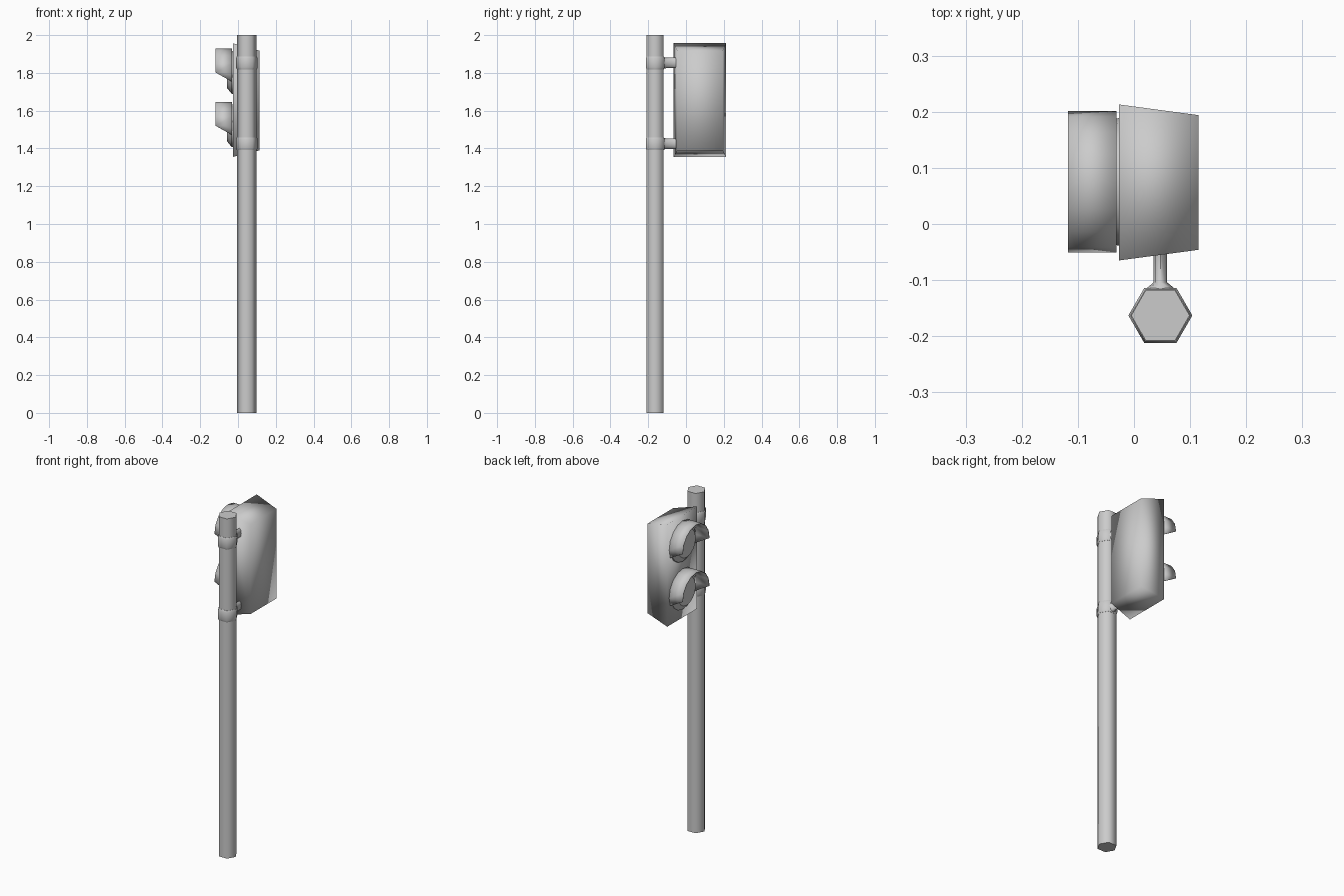
import bpy, bmesh, math
from mathutils import Vector

if "Cube" in bpy.data.objects:
    bpy.data.objects.remove(bpy.data.objects["Cube"])

PX, PY = 0.047, -0.163      # pole axis
LY = 0.075                  # lamp centre in y


def make(name, verts, faces, angle=65):
    me = bpy.data.meshes.new(name)
    me.from_pydata(verts, [], faces)
    bm = bmesh.new()
    bm.from_mesh(me)
    bmesh.ops.recalc_face_normals(bm, faces=bm.faces)
    bm.to_mesh(me)
    bm.free()
    ob = bpy.data.objects.new(name, me)
    bpy.context.collection.objects.link(ob)
    bpy.ops.object.select_all(action='DESELECT')
    ob.select_set(True)
    bpy.context.view_layer.objects.active = ob
    bpy.ops.object.shade_smooth_by_angle(angle=math.radians(angle))
    return ob


def loft(name, rings, angle=65):
    """Skin equal-length rings and cap both ends."""
    n = len(rings[0])
    verts = [v for r in rings for v in r]
    faces = [(k*n + i, k*n + (i+1) % n, (k+1)*n + (i+1) % n, (k+1)*n + i)
             for k in range(len(rings) - 1) for i in range(n)]
    faces += [tuple(range(n)), tuple(range(len(verts) - n, len(verts)))]
    return make(name, verts, faces, angle)


def hexagon(r, z):
    return [(PX + r*math.cos(i*math.pi/3), PY + r*math.sin(i*math.pi/3), z) for i in range(6)]


def rect(x, y0, y1, z0, z1):
    return [(x, y0, z0), (x, y1, z0), (x, y1, z1), (x, y0, z1)]


def disc(x, r, zc, n=16):
    return [(x, LY + r*math.cos(i*math.tau/n), zc + r*math.sin(i*math.tau/n)) for i in range(n)]


def arm_ring(y, rx, rz, zc):
    return [(PX + rx*math.cos(i*math.tau/8), y, zc + rz*math.sin(i*math.tau/8)) for i in range(8)]


# Hexagonal pole
loft("pole", [hexagon(0.052, 0), hexagon(0.052, 2)])

# Signal housing, tapering to the back
loft("housing", [rect(-0.027, -0.065, 0.213, 1.355, 1.957),
                 rect(0.115, -0.046, 0.194, 1.39, 1.917)], 180)

# Clamps and arms holding the housing
for tag, z in (("upper", 1.853), ("lower", 1.425)):
    loft(tag + "_clamp", [hexagon(0.053, z - 0.034), hexagon(0.057, z - 0.024),
                          hexagon(0.057, z + 0.024), hexagon(0.053, z + 0.034)])
    loft(tag + "_arm", [arm_ring(-0.125, 0.030, 0.032, z), arm_ring(-0.114, 0.024, 0.030, z),
                        arm_ring(-0.104, 0.012, 0.028, z), arm_ring(-0.035, 0.012, 0.028, z)])

# Lenses with half-round visors whose lower corners slope back
for tag, zc in (("upper", 1.802), ("lower", 1.52)):
    loft(tag + "_lens", [disc(-0.026, 0.114, zc), disc(-0.034, 0.112, zc),
                         disc(-0.058, 0.082, zc)], 30)
    verts, faces = [], []
    for i in range(-1, 10):
        a = i*math.pi/8
        front = -0.118 if 0 <= i <= 8 else -0.033
        for x in (-0.031, front):
            verts.append((x, LY + 0.126*math.cos(a), zc + 0.126*math.sin(a)))
    for i in range(10):
        q = [2*i, 2*i + 1, 2*i + 3, 2*i + 2]
        faces.append(q)
    visor = make(tag + "_visor", verts, faces)
    solid = visor.modifiers.new("thickness", 'SOLIDIFY')
    solid.thickness = 0.004
    solid.offset = -1 if visor.data.polygons[5].normal.z > 0 else 1
